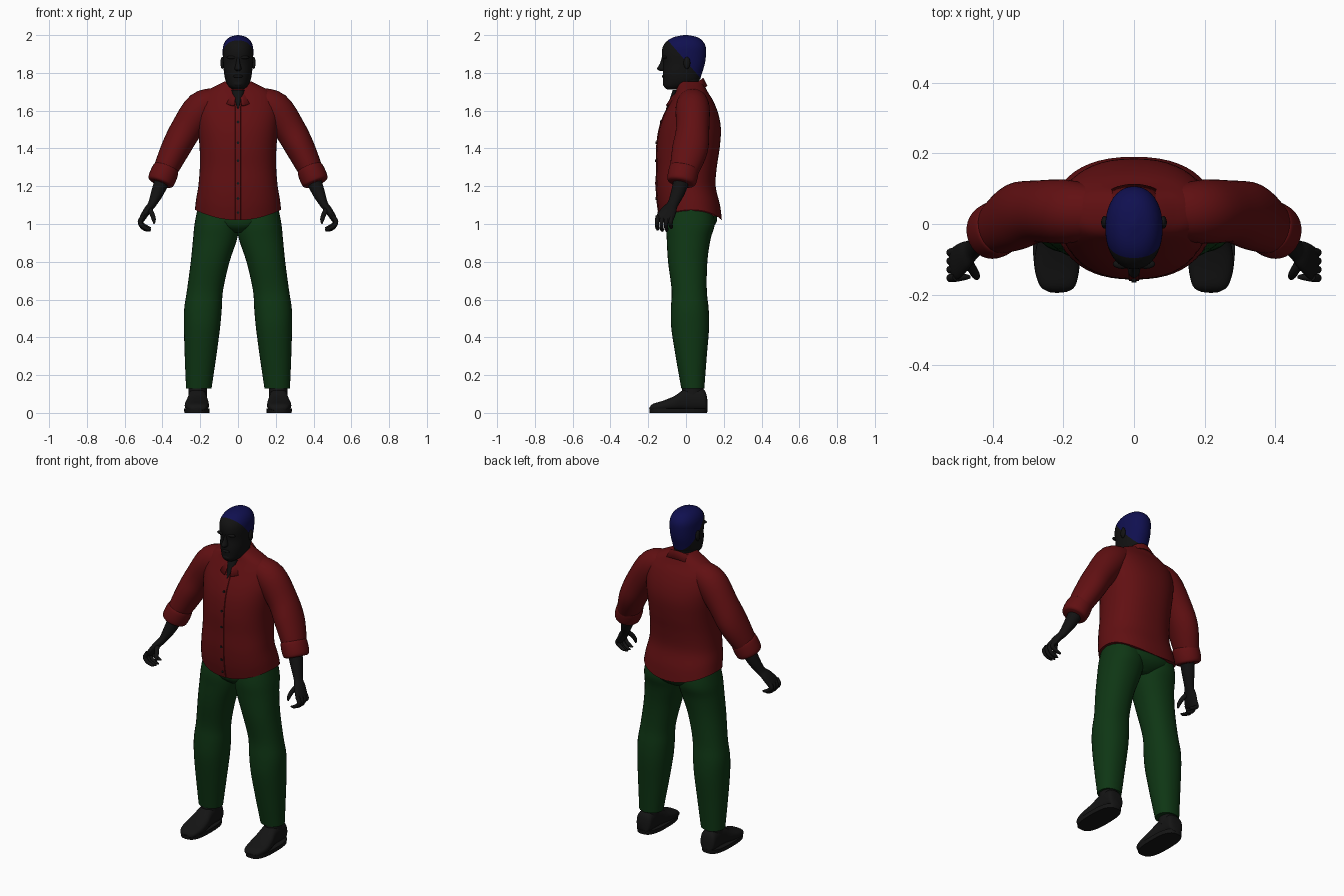
import bpy
import bmesh
import math
from mathutils import Vector, Matrix
from mathutils.bvhtree import BVHTree

default_cube = bpy.data.objects.get("Cube")
if default_cube:
    bpy.data.objects.remove(default_cube, do_unlink=True)

X, Y, Z = Vector((1, 0, 0)), Vector((0, 1, 0)), Vector((0, 0, 1))
parts = []


def material(name, red, green, blue):
    mat = bpy.data.materials.new(name)
    mat.use_nodes = True
    color = (red, green, blue, 1)
    mat.diffuse_color = color
    mat.node_tree.nodes["Principled BSDF"].inputs["Base Color"].default_value = color
    return mat


red_cloth = material("red cloth", .12, .005, .006)
green_cloth = material("green cloth", .0045, .037, .007)
blue_cap = material("blue cap", .005, .005, .08)
dark_skin = material("dark skin", .006, .006, .006)
black_leather = material("black leather", .007, .007, .007)


def finish(name, bm, mats, mirror=False):
    bmesh.ops.recalc_face_normals(bm, faces=bm.faces[:])
    mesh = bpy.data.meshes.new(name)
    bm.to_mesh(mesh)
    bm.free()
    obj = bpy.data.objects.new(name, mesh)
    bpy.context.scene.collection.objects.link(obj)
    for mat in mats:
        mesh.materials.append(mat)
    if mirror:
        obj.modifiers.new("Mirror", "MIRROR")
    parts.append(obj)
    return obj


def resample(rings, steps):
    """Catmull-Rom smoothing between the given rings."""
    rings = [Vector(r) for r in rings]
    result = []
    for i in range(len(rings) - 1):
        b, c = rings[i], rings[i + 1]
        a = rings[i - 1] if i else b
        d = rings[i + 2] if i + 2 < len(rings) else c
        for s in range(steps):
            t = s / steps
            result.append(b + ((c - a) * t + (2 * a - 5 * b + 4 * c - d) * t ** 2
                               + (3 * b - a - 3 * c + d) * t ** 3) / 2)
    return result + [rings[-1]]


def loft_mesh(rings, axis=None, hint=Y, segs=32, power=2, steps=4):
    """Skin rings of (x, y, z, half width, half depth), across axis or the path."""
    bm = bmesh.new()
    rings = resample(rings, steps)
    centers = [Vector(r[:3]) for r in rings]
    loops = []
    for i, ring in enumerate(rings):
        tangent = axis or centers[min(i + 1, len(rings) - 1)] - centers[max(i - 1, 0)]
        tangent = tangent.normalized()
        v = (hint - tangent * hint.dot(tangent)).normalized()
        u = v.cross(tangent)
        loop = []
        for k in range(segs):
            angle = math.tau * k / segs
            c, s = math.cos(angle), math.sin(angle)
            c = math.copysign(abs(c) ** (2 / power), c)
            s = math.copysign(abs(s) ** (2 / power), s)
            loop.append(bm.verts.new(centers[i] + u * c * ring[3] + v * s * ring[4]))
        loops.append(loop)
    for low, high in zip(loops, loops[1:]):
        for k in range(segs):
            n = (k + 1) % segs
            bm.faces.new((low[k], low[n], high[n], high[k]))
    bm.faces.new(loops[0][::-1])
    bm.faces.new(loops[-1])
    return bm


def loft(name, rings, mat, mirror=False, **options):
    return finish(name, loft_mesh(rings, **options), [mat], mirror)


def box_rings(rows):
    """Level rings from (z, min x, max x, min y, max y)."""
    return [((a + b) / 2, (c + d) / 2, z, (b - a) / 2, (d - c) / 2) for z, a, b, c, d in rows]


def even_rings(rows):
    """Level centred rings from (z, half width, min y, max y)."""
    return box_rings([(z, -w, w, c, d) for z, w, c, d in rows])


def ball(name, center, size, mat, mirror=False):
    bm = bmesh.new()
    bmesh.ops.create_uvsphere(bm, u_segments=16, v_segments=10, radius=1)
    bmesh.ops.transform(bm, matrix=Matrix.LocRotScale(Vector(center), None, Vector(size)),
                        verts=bm.verts[:])
    return finish(name, bm, [mat], mirror)


# Shirt body, with a hem that rises at the sides
bm = loft_mesh(even_rings([
    (1.02, .228, -.135, .19), (1.1, .222, -.15, .18), (1.2, .21, -.157, .157),
    (1.3, .202, -.155, .163), (1.4, .203, -.155, .178), (1.5, .212, -.142, .185),
    (1.58, .218, -.115, .172), (1.65, .208, -.08, .145), (1.7, .175, -.055, .115),
    (1.735, .11, -.045, .098), (1.755, .07, -.04, .085)]), axis=Z, segs=48, power=2.3)
for vert in bm.verts:
    fade = max(0, (1.2 - vert.co.z) / .18)
    vert.co.z += .055 * fade * (vert.co.x / .228) ** 2
tree = BVHTree.FromBMesh(bm)
finish("shirt_body", bm, [red_cloth])


def chest(z):
    return tree.ray_cast(Vector((0, -1, z)), Y)[0].y


# Button placket, buttons and open neck
loft("placket", [(0, chest(z), z, .016, .004) for z in
                 [1.025 + .06 * i for i in range(11)]], red_cloth, axis=Z, segs=8, power=5)
for z in (1.06, 1.135, 1.215, 1.335, 1.43, 1.54):
    y = chest(z)
    loft("button", [(0, y, z, .007, .007), (0, y - .008, z, .007, .007)], black_leather,
         axis=Y, hint=Z, segs=12, steps=1)
loft("open_neck", [(0, chest(1.61), 1.61, .004, .006), (0, chest(1.65), 1.65, .015, .01),
                   (0, -.05, 1.71, .035, .02)], dark_skin, axis=Z, segs=12)

# Folded collar, open at the front
bm = bmesh.new()
rows = []
for i in range(41):
    angle = math.radians(-80 + 340 * i / 40)
    c, s = math.cos(angle), math.sin(angle)
    front = (1 - s) / 2
    profile = ((.06, .06, 1.72 - .08 * front),
               (.074, .072 + .022 * front, 1.77 - .095 * front),
               (.105, .09 + .036 * front, 1.73 - .105 * front))
    rows.append([bm.verts.new((w * c, .02 + d * s, z)) for w, d, z in profile])
for a, b in zip(rows, rows[1:]):
    for k in range(2):
        bm.faces.new((a[k], b[k], b[k + 1], a[k + 1]))
collar = finish("collar", bm, [red_cloth])
solid = collar.modifiers.new("Thickness", "SOLIDIFY")
solid.thickness = .008
solid.offset = 0

# Sleeves and rolled cuffs
loft("sleeves", [(.1, .035, 1.665, .06, .07), (.19, .035, 1.615, .09, .09),
                 (.275, .035, 1.5, .083, .088), (.33, .022, 1.4, .077, .095),
                 (.378, -.005, 1.3, .066, .08), (.4, -.018, 1.25, .055, .065)],
     red_cloth, True)
loft("cuffs", [(.378, -.008, 1.3, .058, .068), (.381, -.01, 1.292, .069, .078),
               (.395, -.017, 1.258, .073, .08), (.409, -.023, 1.225, .07, .076),
               (.413, -.025, 1.215, .058, .064)], red_cloth, True)

# Forearms and hands
loft("forearms", [(.39, -.015, 1.26, .042, .045), (.425, -.042, 1.17, .034, .037),
                  (.455, -.07, 1.105, .022, .029), (.478, -.088, 1.075, .02, .04),
                  (.503, -.11, 1.035, .017, .047), (.512, -.117, 1.015, .012, .042)],
     dark_skin, True, segs=20)
for i, name in enumerate(("index", "middle", "ring", "little")):
    y = -.15 + .024 * i
    drop = .006 * (i in (1, 2)) - .008 * (i == 3)
    loft(name + "_fingers", [(.503, y, 1.04, .012, .012), (.519, y - .003, 1.012, .012, .012),
                             (.505, y - .003, .988 - drop, .011, .011),
                             (.478, y, .974 - drop, .009, .009),
                             (.462, y, .972 - drop, .004, .004)], dark_skin, True, segs=10)
loft("thumbs", [(.474, -.1, 1.085, .014, .016), (.456, -.13, 1.055, .013, .013),
                (.446, -.147, 1.025, .011, .011), (.444, -.152, 1.002, .004, .005)],
     dark_skin, True, segs=10)

# Trousers
loft("trouser_seat", even_rings([(.955, .05, -.06, .1), (.985, .13, -.095, .145),
                                 (1.03, .205, -.105, .165), (1.12, .21, -.1, .15)]),
     green_cloth, axis=Z, power=2.3)
loft("trouser_legs", box_rings([
    (.13, .14, .275, -.025, .097), (.3, .115, .282, -.055, .11), (.45, .095, .286, -.078, .122),
    (.55, .086, .285, -.08, .12), (.65, .079, .27, -.076, .11), (.8, .045, .25, -.095, .113),
    (.92, .005, .238, -.102, .13), (1, -.005, .23, -.105, .152), (1.1, .01, .21, -.09, .14)]),
    green_cloth, True, axis=Z, power=2.2)

# Shoes, soles and socks
loft("shoe_uppers", [(x, y, .01 + h / 2, w, h / 2) for y, x, w, h in (
    (-.192, .215, .025, .02), (-.175, .216, .05, .038), (-.12, .218, .064, .055),
    (-.06, .216, .06, .08), (-.02, .215, .052, .108), (.02, .215, .049, .122),
    (.08, .215, .049, .12), (.104, .215, .044, .1), (.113, .215, .025, .06))],
    black_leather, True, axis=Y, hint=Z, segs=24, power=2.6)
loft("shoe_soles", box_rings([(0, .152, .284, -.192, .112), (.024, .15, .286, -.195, .115)]),
     black_leather, True, axis=Z, power=2.8, steps=1)
loft("socks", box_rings([(.08, .165, .262, -.02, .092), (.2, .165, .262, -.02, .092)]),
     black_leather, True, axis=Z, steps=1)

# Head, cut along a slope to colour the cap
bm = loft_mesh(even_rings([
    (1.712, .028, -.1, -.02), (1.73, .05, -.118, .03), (1.76, .066, -.121, .07),
    (1.8, .074, -.123, .085), (1.85, .078, -.12, .1), (1.9, .081, -.128, .106),
    (1.94, .079, -.122, .104), (1.97, .066, -.099, .087), (1.99, .042, -.062, .058),
    (2, .006, -.01, .01)]), axis=Z, segs=40, power=2.15)
brim, slope = Vector((0, -.09, 1.965)), Vector((0, .185, .16))
bmesh.ops.bisect_plane(bm, geom=bm.verts[:] + bm.edges[:] + bm.faces[:],
                       plane_co=brim, plane_no=slope)
for face in bm.faces:
    face.material_index = int((face.calc_center_median() - brim).dot(slope) > 0)
finish("head_with_cap", bm, [dark_skin, blue_cap])
loft("neck", even_rings([(1.6, .058, -.035, .07), (1.7, .057, -.045, .07),
                         (1.79, .06, -.05, .074)]), dark_skin, axis=Z)

# Face details
loft("nose", even_rings([(1.81, .01, -.138, -.1), (1.822, .018, -.153, -.1),
                         (1.85, .011, -.138, -.1), (1.885, .007, -.127, -.1)]),
     dark_skin, axis=Z, segs=16)
ball("ears", (.083, .005, 1.853), (.01, .018, .032), dark_skin, True)
ball("brows", (.032, -.113, 1.882), (.028, .014, .009), dark_skin, True)
ball("lips", (0, -.116, 1.782), (.026, .012, .009), dark_skin)
ball("chin", (0, -.105, 1.742), (.028, .018, .018), dark_skin)

# Smooth shading with crisp hems and edges
bpy.ops.object.select_all(action="DESELECT")
for part in parts:
    part.select_set(True)
bpy.context.view_layer.objects.active = parts[0]
bpy.ops.object.shade_smooth_by_angle(angle=math.radians(45))
